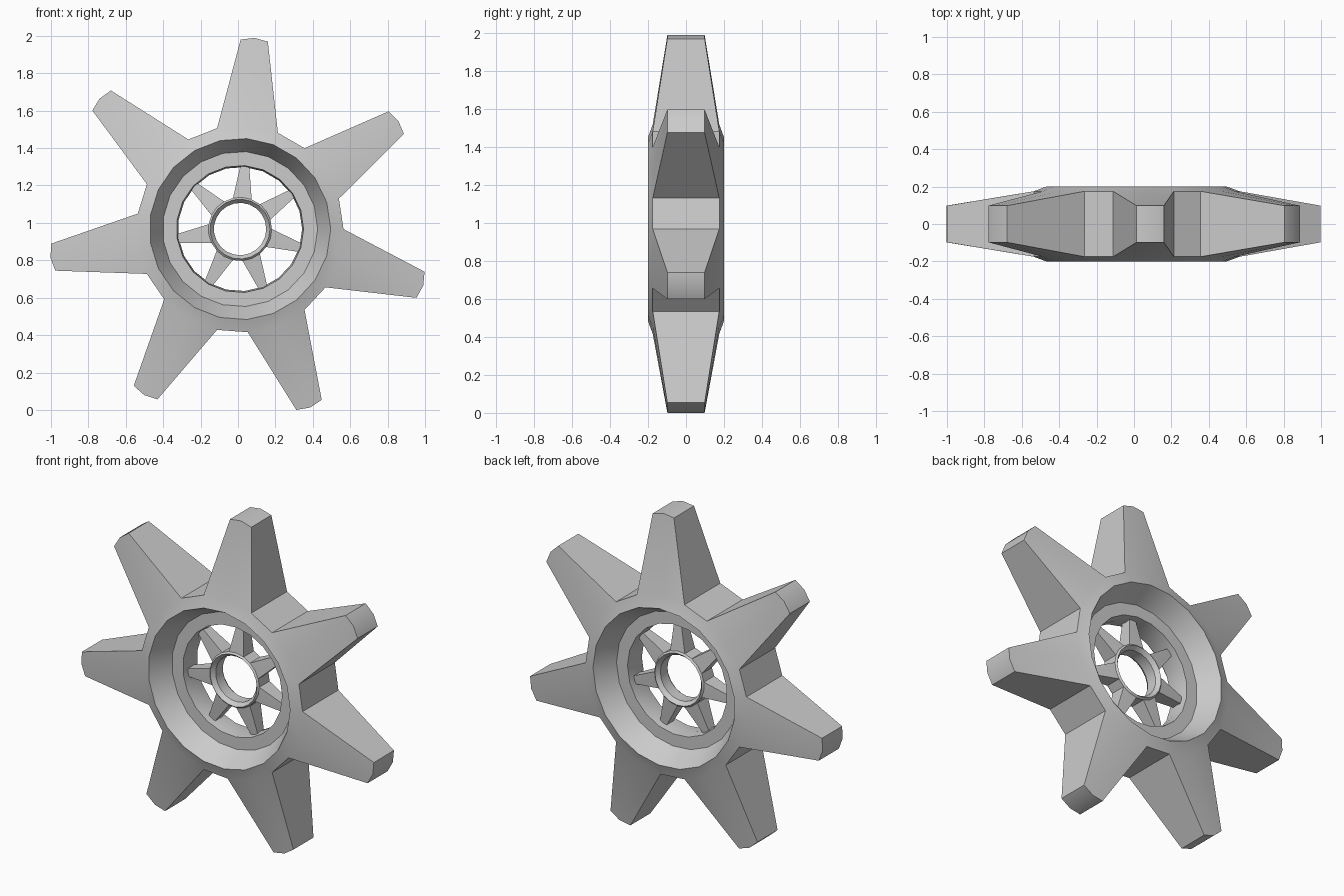
import bpy, bmesh, math

if "Cube" in bpy.data.objects:
    bpy.data.objects.remove(bpy.data.objects["Cube"])

CX, CZ = 0.011, 0.967
SPIKES = 7
COLS = SPIKES * 3
START = math.radians(85.7)


def spiked_ring(name, profile, tip_mid, tip_side, tip_half_w, tip_depth):
    """Sweep a (radius, y) profile round the axle; two of every three
    outer facets are drawn out into a tapered spike."""
    bm = bmesh.new()
    cols = []
    for j in range(COLS):
        a = START + 2 * math.pi * j / COLS
        cols.append([bm.verts.new((r * math.cos(a), y, r * math.sin(a)))
                     for r, y in profile])
    # ring surface, outer facet only in the gaps between spikes
    n = len(profile)
    for j in range(COLS):
        p, q = cols[j], cols[(j + 1) % COLS]
        for i in range(n - 1):
            bm.faces.new((p[i], q[i], q[i + 1], p[i + 1]))
        if j % 3 == 1:
            bm.faces.new((p[-1], q[-1], q[0], p[0]))
    # spikes
    for k in range(SPIKES):
        a = START + 2 * math.pi * k / SPIKES
        c, s = math.cos(a), math.sin(a)
        fronts, backs, tip_f, tip_b = [], [], [], []
        for side in (-1, 0, 1):
            col = cols[(3 * k + side) % COLS]
            d = tip_side if side else tip_mid
            t = side * tip_half_w
            x, z = d * c - t * s, d * s + t * c
            fronts.append(col[0])
            backs.append(col[-1])
            tip_f.append(bm.verts.new((x, -tip_depth, z)))
            tip_b.append(bm.verts.new((x, tip_depth, z)))
        for i in range(2):
            bm.faces.new((fronts[i], fronts[i + 1], tip_f[i + 1], tip_f[i]))
            bm.faces.new((backs[i], backs[i + 1], tip_b[i + 1], tip_b[i]))
            bm.faces.new((tip_f[i], tip_f[i + 1], tip_b[i + 1], tip_b[i]))
        for i in (0, 2):
            bm.faces.new((fronts[i], tip_f[i], tip_b[i], backs[i]))
    bmesh.ops.recalc_face_normals(bm, faces=bm.faces)
    me = bpy.data.meshes.new(name)
    bm.to_mesh(me)
    bm.free()
    ob = bpy.data.objects.new(name, me)
    ob.location = (CX, 0, CZ)
    bpy.context.collection.objects.link(ob)
    bpy.ops.object.select_all(action='DESELECT')
    ob.select_set(True)
    bpy.context.view_layer.objects.active = ob
    bpy.ops.object.shade_smooth_by_angle(angle=math.radians(30))
    return ob


def mirrored(half):
    """Complete a front-half profile with its back half."""
    return half + [(r, -y) for r, y in reversed(half) if y != 0]


# outer rim with its big spikes
spiked_ring("spiked_rim",
            mirrored([(0.553, -0.175), (0.485, -0.2), (0.415, -0.07),
                      (0.34, -0.07), (0.332, 0)]),
            1.025, 1.01, 0.073, 0.098)

# hub with tapered spokes reaching the rim
spiked_ring("spoked_hub",
            mirrored([(0.17, -0.05), (0.16, -0.06), (0.14, -0.035)]),
            0.338, 0.336, 0.024, 0.03)
